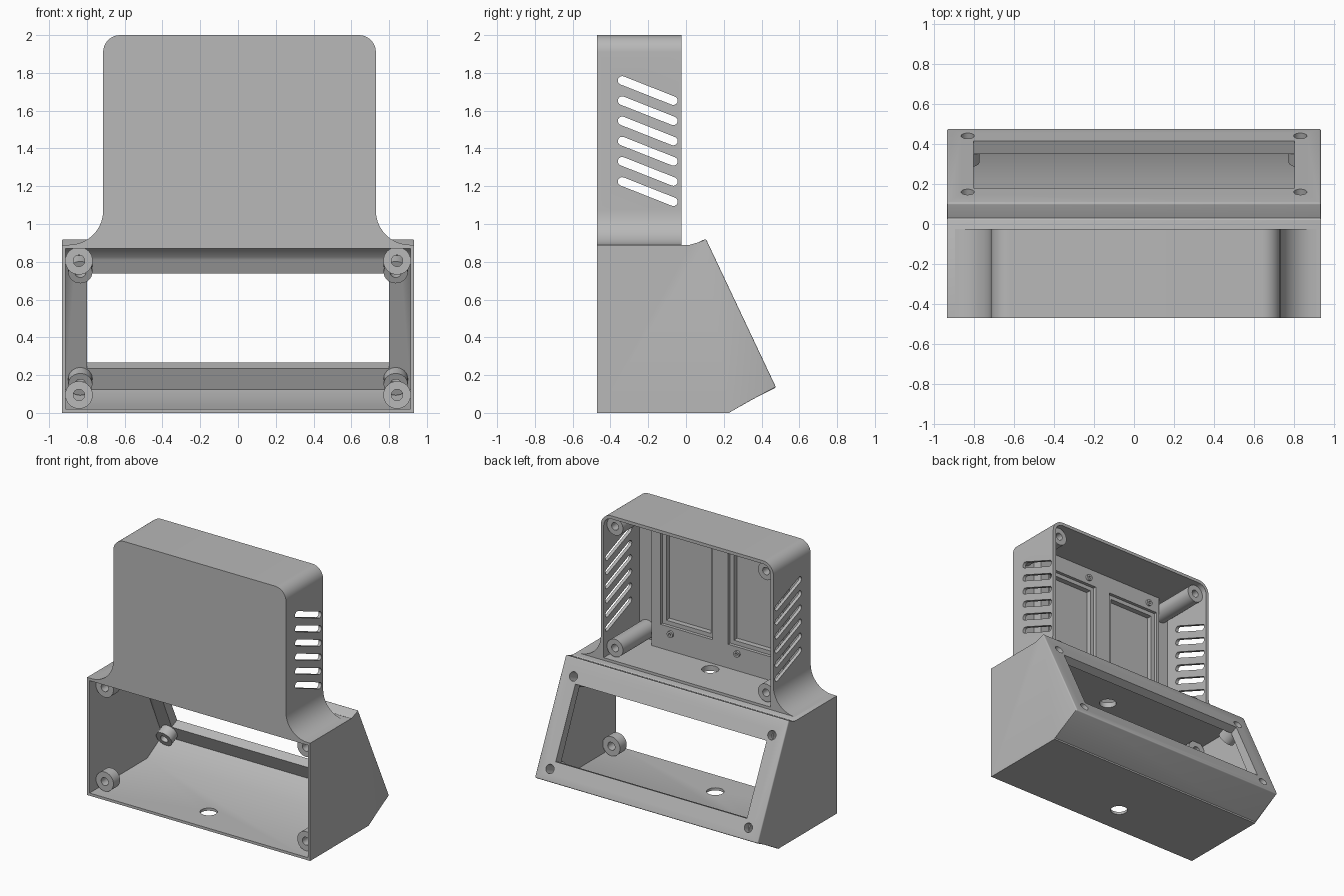
import bpy, bmesh
from math import sin, cos, pi, radians
from mathutils import Vector

if "Cube" in bpy.data.objects:
    bpy.data.objects.remove(bpy.data.objects["Cube"])

grey = bpy.data.materials.new("matte grey plastic")
grey.use_nodes = True
grey.diffuse_color = (0.48, 0.48, 0.48, 1)
grey.node_tree.nodes["Principled BSDF"].inputs["Base Color"].default_value = (0.48, 0.48, 0.48, 1)


def finish(name, bm):
    bmesh.ops.recalc_face_normals(bm, faces=bm.faces)
    mesh = bpy.data.meshes.new(name)
    bm.to_mesh(mesh)
    bm.free()
    mesh.materials.append(grey)
    obj = bpy.data.objects.new(name, mesh)
    bpy.context.collection.objects.link(obj)
    return obj


def activate(obj):
    bpy.ops.object.select_all(action='DESELECT')
    obj.select_set(True)
    bpy.context.view_layer.objects.active = obj


def smooth(obj):
    activate(obj)
    bpy.ops.object.shade_smooth_by_angle(angle=radians(32))


def prism(bm, pts, axis, a, b):
    """Extrude a 2D outline along x (points are y, z) or y (points are x, z)."""
    def place(p, t):
        return (t, p[0], p[1]) if axis == 'x' else (p[0], t, p[1])
    lo = [bm.verts.new(place(p, a)) for p in pts]
    hi = [bm.verts.new(place(p, b)) for p in pts]
    bm.faces.new(lo)
    bm.faces.new(hi[::-1])
    for i in range(len(pts)):
        j = (i + 1) % len(pts)
        bm.faces.new((lo[i], hi[i], hi[j], lo[j]))


def rect(x0, x1, z0, z1):
    return [(x0, z0), (x1, z0), (x1, z1), (x0, z1)]


def arc(cx, cz, r, a0, a1, n=10):
    angles = [radians(a0 + (a1 - a0) * i / n) for i in range(n + 1)]
    return [(cx + r * cos(a), cz + r * sin(a)) for a in angles]


def lathe(bm, profile, start, direction, n=32):
    """Revolve a closed (radius, height) outline about an axis."""
    rot = Vector((0, 0, 1)).rotation_difference(Vector(direction))
    rings = [[bm.verts.new(Vector(start) + rot @ Vector((r * cos(2 * pi * k / n), r * sin(2 * pi * k / n), h)))
              for k in range(n)] for r, h in profile]
    for a, b in zip(rings, rings[1:] + rings[:1]):
        for k in range(n):
            m = (k + 1) % n
            bm.faces.new((a[k], a[m], b[m], b[k]))


def tube(bm, start, direction, length, r, hole):
    lathe(bm, [(hole, 0), (r, 0), (r, length), (hole, length)], start, direction)


def rod(bm, start, direction, length, r):
    """Solid cylinder used for drilling."""
    rot = Vector((0, 0, 1)).rotation_difference(Vector(direction))
    d = Vector(direction).normalized() * length / 2
    made = bmesh.ops.create_cone(bm, cap_ends=True, segments=32, radius1=r, radius2=r, depth=length)
    for v in made["verts"]:
        v.co = rot @ v.co + Vector(start) + d


def cut(obj, bm):
    cutter = finish("cutter", bm)
    cutter.hide_render = True
    mod = obj.modifiers.new("cut", 'BOOLEAN')
    mod.operation = 'DIFFERENCE'
    mod.solver = 'EXACT'
    mod.object = cutter
    activate(obj)
    bpy.ops.object.modifier_apply(modifier=mod.name)
    bpy.data.objects.remove(cutter)


# Sloped display face: helper point on the slope and its outward normal
normal = Vector((0.904, 0.427))


def slope(y, offset=0.0):
    return Vector((y, 0.88 - (y - 0.125) * 2.118)) + normal * offset


W, FRONT = 0.933, -0.47

# Base enclosure: side profile extruded, display bezel rounded
bm = bmesh.new()
prism(bm, [(FRONT, 0), (0.23, 0), (0.23, 0.012), (0.477, 0.134), (0.105, 0.922),
           (0.03, 0.885), (0.02, 0.89), (FRONT, 0.89)], 'x', -W, W)
rim = [e for e in bm.edges
       if all(v.co.y > 0.1 and v.co.z > 0.1 for v in e.verts)
       or (min(v.co.y for v in e.verts) > 0.025 and max(v.co.y for v in e.verts) > 0.1
           and min(v.co.z for v in e.verts) > 0.01 and abs(e.verts[0].co.x - e.verts[1].co.x) < 0.01)]
bmesh.ops.bevel(bm, geom=rim, offset=0.035, segments=5, profile=0.5, affect='EDGES', clamp_overlap=True)
base = finish("base_enclosure", bm)

# Base cavity, open at the front
bm = bmesh.new()
prism(bm, [(-0.6, 0.02), (0.22, 0.02), (0.40, 0.125), slope(0.139, -0.06),
           (0.02, 0.87), (-0.6, 0.87)], 'x', -0.913, 0.913)
cut(base, bm)

# Display window, screw holes and cable holes in the base
bm = bmesh.new()
prism(bm, [slope(0.18, 0.05), slope(0.415, 0.05), slope(0.415, -0.1), slope(0.18, -0.1)], 'x', -0.80, 0.80)
cut(base, bm)
bm = bmesh.new()
for x in (-0.83, 0.83):
    for y in (0.16, 0.44):
        p = slope(y, 0.05)
        rod(bm, (x, p.x, p.y), (0, -normal.x, -normal.y), 0.16, 0.033)
rod(bm, (-0.07, -0.25, -0.1), (0, 0, 1), 0.2, 0.06)
rod(bm, (0, -0.29, 0.8), (0, 0, 1), 0.2, 0.06)
cut(base, bm)
smooth(base)

# Screw bosses inside the base: short front ones and tilted bezel ones
bm = bmesh.new()
for x in (-0.842, 0.842):
    for z in (0.095, 0.805):
        tube(bm, (x, -0.39, z), (0, 1, 0), 0.08, 0.073, 0.03)
smooth(finish("front_bosses", bm))
bm = bmesh.new()
for x in (-0.835, 0.835):
    for y in (0.16, 0.44):
        p = slope(y, -0.055)
        tube(bm, (x, p.x, p.y), (0, -normal.x, -normal.y), 0.09, 0.064, 0.03)
smooth(finish("bezel_bosses", bm))

# Upper housing with rounded top and flared foot
L, R, BACK = -0.714, 0.73, -0.025
bm = bmesh.new()
prism(bm, [(L - 0.18, 0.88), (R + 0.18, 0.88)]
      + arc(R + 0.18, 1.07, 0.18, 270, 180)
      + arc(R - 0.09, 1.91, 0.09, 0, 90)
      + arc(L + 0.09, 1.91, 0.09, 90, 180)
      + arc(L - 0.18, 1.07, 0.18, 0, -90), 'y', FRONT, BACK)
tower = finish("upper_housing", bm)

# Housing cavity, open at the back
bm = bmesh.new()
prism(bm, [(L + 0.024, 0.91), (R - 0.024, 0.91)]
      + arc(R - 0.09, 1.91, 0.066, 0, 90)
      + arc(L + 0.09, 1.91, 0.066, 90, 180), 'y', -0.45, 0.1)
cut(tower, bm)

# Slanted side vents and the cable hole in the housing floor
bm = bmesh.new()
for i in range(6):
    drop = i * 0.107
    prism(bm, arc(-0.338, 1.76 - drop, 0.023, 68, 248, 8)
          + arc(-0.067, 1.653 - drop, 0.023, -112, 68, 8), 'x', -1, 1)
rod(bm, (0, -0.29, 0.8), (0, 0, 1), 0.2, 0.06)
cut(tower, bm)
smooth(tower)

# Inner mounting block with two stepped module recesses
bm = bmesh.new()
prism(bm, rect(-0.55, 0.55, 0.905, 1.98), 'y', -0.455, -0.376)
block = finish("module_mount", bm)
for inset, depth in ((0, -0.40), (0.03, -0.44)):
    bm = bmesh.new()
    for x0, x1 in ((0.04, 0.475), (-0.525, -0.09)):
        prism(bm, rect(x0 + inset, x1 - inset, 1.09 + inset, 1.85 - inset), 'y', depth, -0.3)
    cut(block, bm)
smooth(block)

# Small locating pegs beside the recesses
bm = bmesh.new()
for x, z in ((0.39, 1.04), (-0.167, 1.04), (0.107, 1.9), (-0.45, 1.9)):
    tube(bm, (x, -0.38, z), (0, 1, 0), 0.02, 0.024, 0.01)
smooth(finish("locating_pegs", bm))

# Long corner posts for the back cover screws
bm = bmesh.new()
for x in (L + 0.09, R - 0.09):
    for z in (0.985, 1.905):
        tube(bm, (x, -0.455, z), (0, 1, 0), 0.39, 0.067, 0.028)
smooth(finish("corner_posts", bm))
